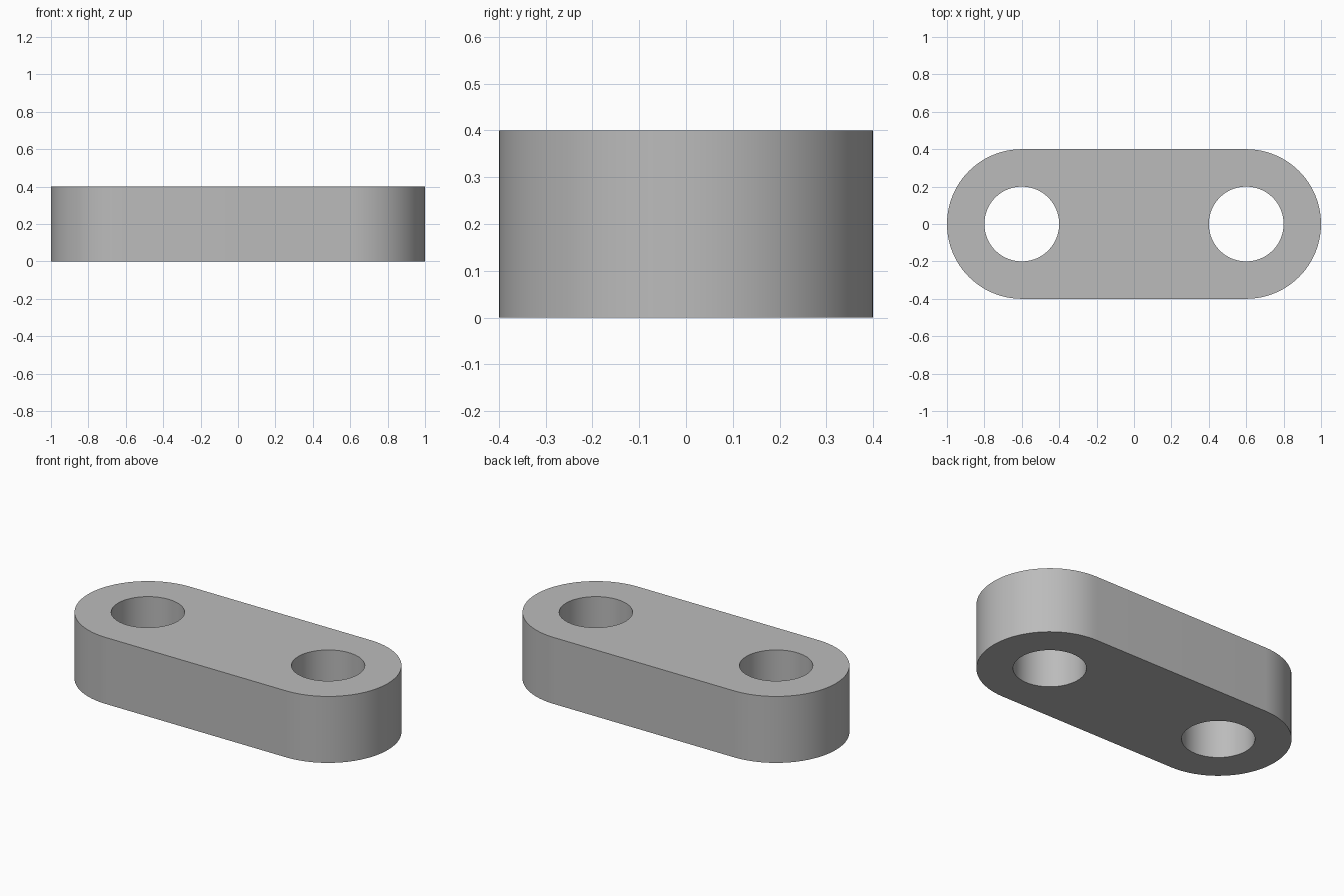
import bpy
import bmesh
from math import radians, pi, cos, sin

LENGTH, WIDTH, HEIGHT = 2.0, 0.8, 0.4
END_RADIUS = WIDTH / 2
HOLE_RADIUS = 0.2
PIN_X = LENGTH / 2 - END_RADIUS
ARC_STEPS = 48

old = bpy.data.objects.get("Cube")
if old:
    bpy.data.objects.remove(old, do_unlink=True)

grey = bpy.data.materials.new("plain grey")
grey.use_nodes = True
colour = (0.5, 0.5, 0.5, 1)
grey.diffuse_color = colour
grey.node_tree.nodes["Principled BSDF"].inputs["Base Color"].default_value = colour


def arc(cx, radius, start, sweep, steps):
    return [(cx + radius * cos(start + sweep * i / steps),
             radius * sin(start + sweep * i / steps)) for i in range(steps + 1)]


def prism(name, outline, bottom, top):
    """Extrude a flat outline into a solid."""
    bm = bmesh.new()
    face = bm.faces.new([bm.verts.new((x, y, bottom)) for x, y in outline])
    raised = bmesh.ops.extrude_face_region(bm, geom=[face], use_keep_orig=True)
    verts = [g for g in raised["geom"] if isinstance(g, bmesh.types.BMVert)]
    bmesh.ops.translate(bm, verts=verts, vec=(0, 0, top - bottom))
    bmesh.ops.recalc_face_normals(bm, faces=bm.faces)
    mesh = bpy.data.meshes.new(name)
    bm.to_mesh(mesh)
    bm.free()
    mesh.materials.append(grey)
    obj = bpy.data.objects.new(name, mesh)
    bpy.context.collection.objects.link(obj)
    return obj


# Link plate with two rounded ends
outline = (arc(PIN_X, END_RADIUS, -pi / 2, pi, ARC_STEPS)
           + arc(-PIN_X, END_RADIUS, pi / 2, pi, ARC_STEPS))
link = prism("link_plate", outline, 0, HEIGHT)
bpy.context.view_layer.objects.active = link
link.select_set(True)

# Pin holes bored right through each end
for side in (-1, 1):
    circle = arc(side * PIN_X, HOLE_RADIUS, 0, 2 * pi, 2 * ARC_STEPS)[:-1]
    cutter = prism("hole_cutter", circle, -HEIGHT, 2 * HEIGHT)
    cutter.hide_render = True
    bore = link.modifiers.new("pin_hole", "BOOLEAN")
    bore.operation = "DIFFERENCE"
    bore.solver = "EXACT"
    bore.object = cutter
    bpy.ops.object.modifier_apply(modifier=bore.name)
    bpy.data.objects.remove(cutter, do_unlink=True)

# Smooth curved walls, sharp rims
bpy.ops.object.select_all(action="DESELECT")
link.select_set(True)
bpy.ops.object.shade_smooth_by_angle(angle=radians(30))
